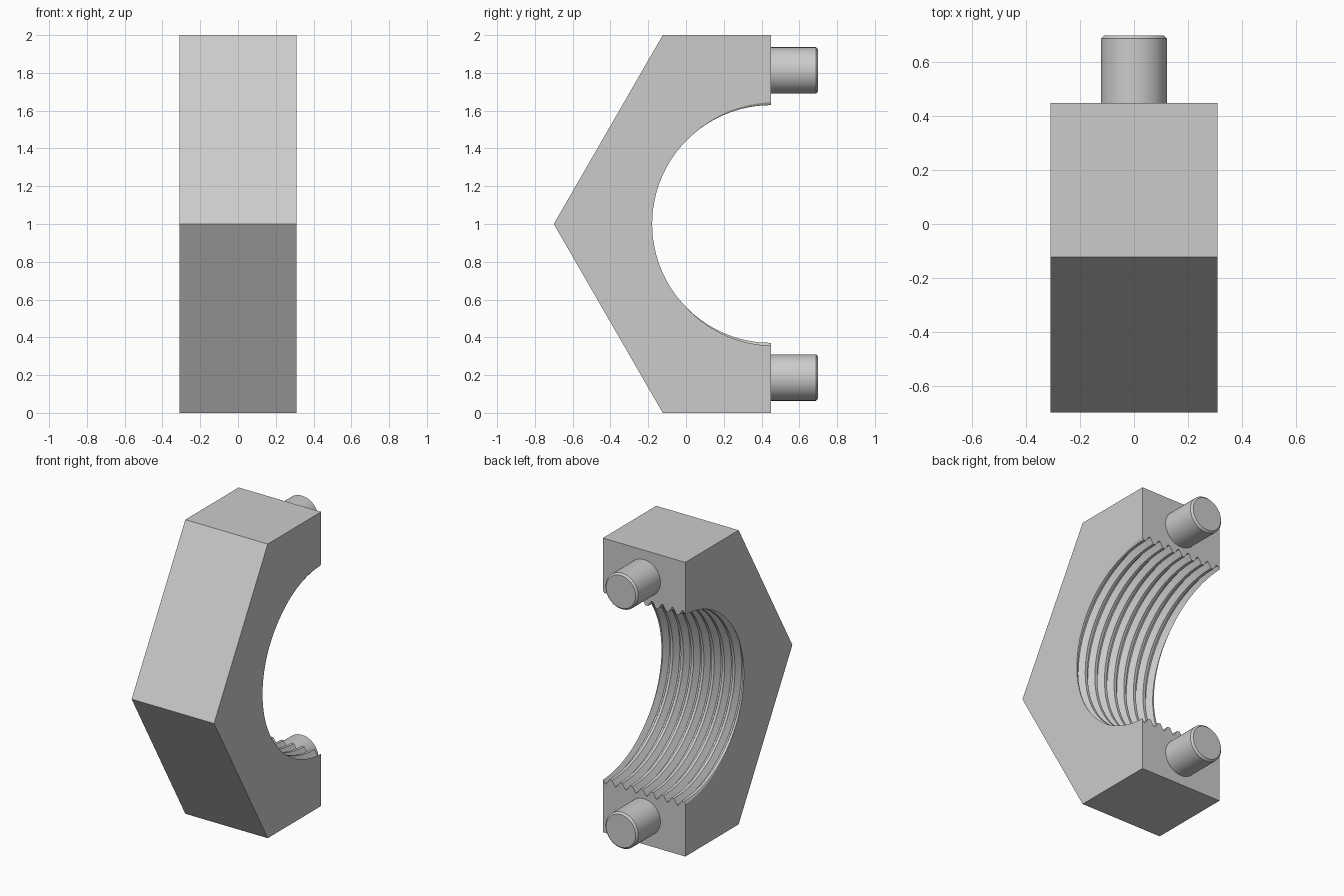
import bpy, bmesh, math

if "Cube" in bpy.data.objects:
    bpy.data.objects.remove(bpy.data.objects["Cube"])

HALF_W = 0.31            # half width along x
CUT_Y = 0.45             # split plane, also the bore axis
MINOR_R, DEPTH = 0.629, 0.038
PITCH = 2 * HALF_W / 8
STEPS = 72


def finish(bm, name):
    bmesh.ops.recalc_face_normals(bm, faces=bm.faces)
    mesh = bpy.data.meshes.new(name)
    bm.to_mesh(mesh)
    bm.free()
    ob = bpy.data.objects.new(name, mesh)
    bpy.context.collection.objects.link(ob)
    bpy.ops.object.select_all(action='DESELECT')
    ob.select_set(True)
    bpy.context.view_layer.objects.active = ob
    bpy.ops.object.shade_smooth_by_angle(angle=math.radians(30))
    return ob


def thread_radius(x, turn):
    phase = (x + HALF_W) / PITCH - turn
    d = abs(phase - round(phase))
    return MINOR_R + DEPTH * min(1, max(0, (d - 0.125) / 0.3125))


# Half hexagonal nut with a helical thread in the bore
bm = bmesh.new()
rows = []
for i in range(STEPS + 1):
    a = math.pi / 2 + math.pi * i / STEPS
    turn = (a - math.pi) / (2 * math.pi)
    row, last_x = [], None
    for n in range(-1, 10):
        for f in (-0.125, 0.125, 0.4375, 0.5625):
            x = -HALF_W + PITCH * (n + f + turn)
            x = min(HALF_W, max(-HALF_W, x))
            if last_x is None or x - last_x > 1e-6:
                r = thread_radius(x, turn)
                v = bm.verts.new((x, CUT_Y + r * math.cos(a), 1 + r * math.sin(a)))
                last_x = x
            row.append(v)
    rows.append(row)

for r0, r1 in zip(rows, rows[1:]):
    for j in range(len(r0) - 1):
        loop = list(dict.fromkeys((r0[j], r0[j + 1], r1[j + 1], r1[j])))
        if len(loop) > 2:
            bm.faces.new(loop)

# Outer hexagon, side faces and split faces
outline = [(CUT_Y, 2), (-0.123, 2), (-0.70, 1), (-0.123, 0), (CUT_Y, 0)]
left = [bm.verts.new((-HALF_W, y, z)) for y, z in outline]
right = [bm.verts.new((HALF_W, y, z)) for y, z in outline]
for j in range(4):
    bm.faces.new((left[j], left[j + 1], right[j + 1], right[j]))
bm.faces.new(left + [row[0] for row in reversed(rows)])
bm.faces.new(right + [row[-1] for row in reversed(rows)])
for k, row in ((0, rows[0]), (4, rows[-1])):
    bm.faces.new([left[k]] + list(dict.fromkeys(row)) + [right[k]])
finish(bm, "half_nut_body")


# Locating pins with a small chamfer on the free end
def pin(name, z):
    bm = bmesh.new()
    rings = []
    for y, r in ((CUT_Y - 0.03, 0.123), (0.688, 0.123), (0.70, 0.111)):
        rings.append([bm.verts.new((r * math.cos(t), y, z + r * math.sin(t)))
                      for t in (2 * math.pi * i / 48 for i in range(48))])
    for a, b in zip(rings, rings[1:]):
        for i in range(48):
            j = (i + 1) % 48
            bm.faces.new((a[i], a[j], b[j], b[i]))
    bm.faces.new(rings[0])
    bm.faces.new(rings[-1])
    finish(bm, name)


for name, side in (("upper_pin", 1), ("lower_pin", -1)):
    pin(name, 1 + side * 0.813)
